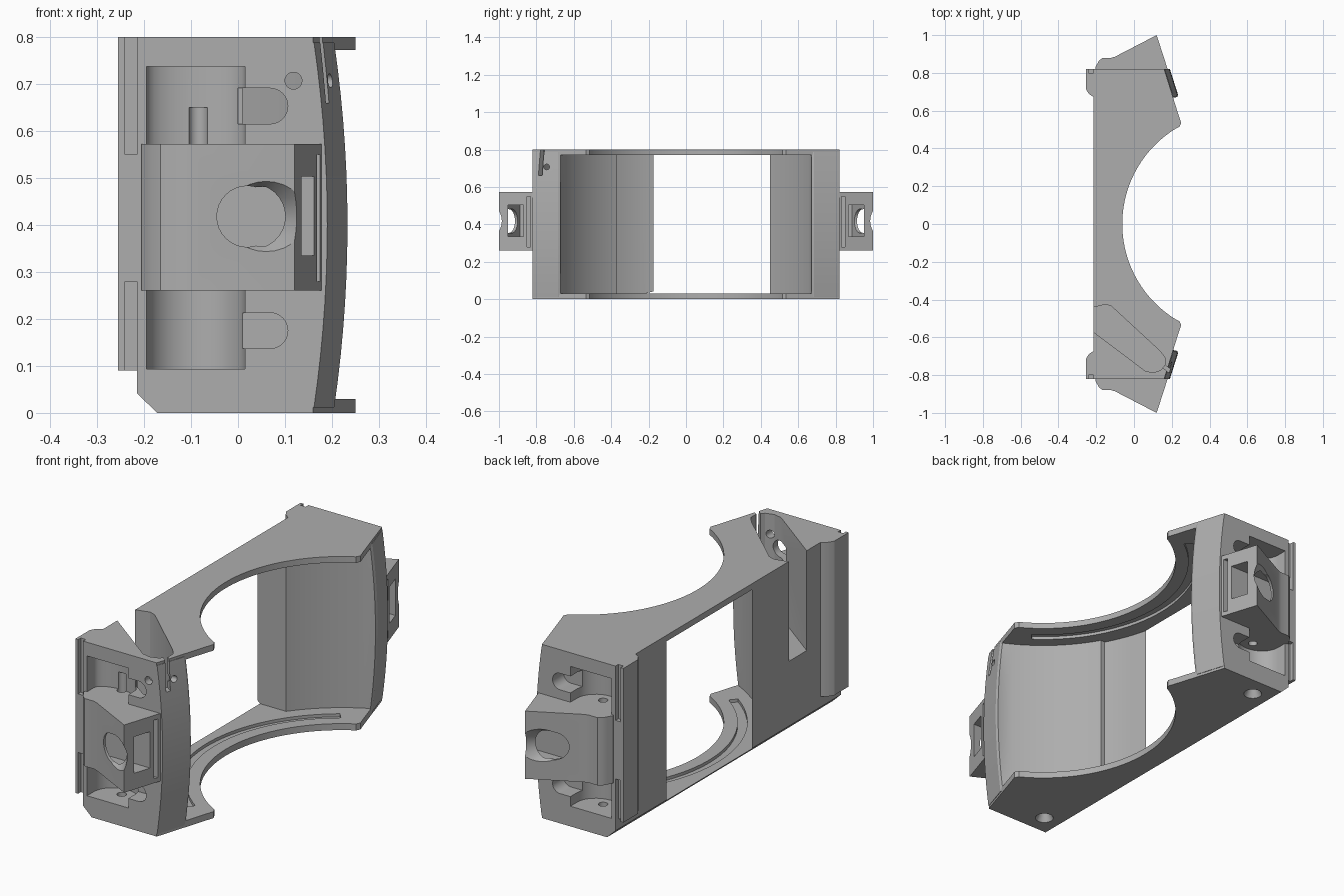
import bpy, bmesh, math
from mathutils import Vector

cube = bpy.data.objects.get("Cube")
if cube:
    bpy.data.objects.remove(cube, do_unlink=True)

grey = bpy.data.materials.new("plain grey")
grey.use_nodes = True
grey.diffuse_color = (0.42, 0.42, 0.42, 1)
grey.node_tree.nodes["Principled BSDF"].inputs["Base Color"].default_value = grey.diffuse_color

CX = 0.53          # centre of the round opening
H = 0.8            # total height


def new_object(name, bm):
    bmesh.ops.recalc_face_normals(bm, faces=bm.faces)
    mesh = bpy.data.meshes.new(name)
    bm.to_mesh(mesh)
    bm.free()
    mesh.materials.append(grey)
    ob = bpy.data.objects.new(name, mesh)
    bpy.context.collection.objects.link(ob)
    return ob


def loft(name, sections):
    """Solid through a stack of (z, outline) sections."""
    bm = bmesh.new()
    rings = [[bm.verts.new((x, y, z)) for x, y in pts] for z, pts in sections]
    n = len(rings[0])
    for a, b in zip(rings, rings[1:]):
        for i in range(n):
            j = (i + 1) % n
            bm.faces.new((a[i], a[j], b[j], b[i]))
    bm.faces.new(rings[0])
    bm.faces.new(rings[-1])
    return new_object(name, bm)


def prism(name, pts, z0, z1):
    return loft(name, [(z0, pts), (z1, pts)])


def box(x0, x1, y0, y1, z0, z1):
    return prism("box_cutter", [(x0, y0), (x1, y0), (x1, y1), (x0, y1)], z0, z1)


def rod(a, b, r0, r1=None, segs=32):
    """Cylinder or cone from point a to point b."""
    a, b = Vector(a), Vector(b)
    bm = bmesh.new()
    bmesh.ops.create_cone(bm, cap_ends=True, segments=segs, radius1=r0,
                          radius2=r0 if r1 is None else r1, depth=(b - a).length)
    turn = (b - a).to_track_quat('Z', 'Y').to_matrix().to_4x4()
    bmesh.ops.transform(bm, matrix=turn, verts=bm.verts)
    bmesh.ops.translate(bm, vec=(a + b) / 2, verts=bm.verts)
    return new_object("rod_cutter", bm)


def combine(ob, tool, op='DIFFERENCE'):
    mod = ob.modifiers.new("bool", 'BOOLEAN')
    mod.operation, mod.solver, mod.object = op, 'EXACT', tool
    dg = bpy.context.evaluated_depsgraph_get()
    mesh = bpy.data.meshes.new_from_object(ob.evaluated_get(dg))
    ob.modifiers.clear()
    ob.data = mesh
    bpy.data.objects.remove(tool, do_unlink=True)


def arc(r, y0, y1, n):
    """Points on the opening's circle, running from y0 to y1."""
    a, b = math.asin(y0 / r), math.asin(y1 / r)
    angles = [a + (b - a) * i / n for i in range(n + 1)]
    return [(CX - r * math.cos(t), r * math.sin(t)) for t in angles]


def flip(pts, s):
    return [(x, s * y) for x, y in pts]


# Top and bottom plates with the round bite
tip = [(-0.215, 0.82), (0.16, 0.82), (0.238, 0.57), (0.25, 0.535), (0.24, 0.515)]
plate = flip(tip, -1) + arc(0.592, -0.505, 0.505, 48) + tip[::-1]
body = prism("bracket_body", plate, 0, 0.03)
combine(body, prism("top_plate", plate, 0.772, H), 'UNION')

# Side piers with a barrelled outer face
for s, r, inner in ((1, 0.75, 0.45), (-1, 0.745, 0.17)):
    sections = []
    for i in range(15):
        z = 0.012 + (H - 0.024) * i / 14
        b = 0.03 * (1 - ((z - 0.4) / 0.4) ** 2)
        pts = [(-0.215, inner), (-0.215, 0.82), (0.16 + b, 0.82), (0.203 + b, 0.685),
               (0.2 + b, 0.672)] + arc(r, 0.665, inner, 20)
        sections.append((z, flip(pts, s)))
    combine(body, loft("pier", sections), 'UNION')

# Shallow step in the right-hand inner wall
step = [(-0.205, -0.37), (-0.205, -0.1), (0, -0.1)] + arc(0.72, -0.1, -0.37, 12)
step = arc(0.765, -0.37, -0.1, 12) + arc(0.72, -0.1, -0.37, 12)
combine(body, prism("wall_step", step, 0.03, 0.772))

# Arc grooves on the facing sides of the plates
groove = arc(0.69, -0.56, 0.56, 40) + arc(0.65, 0.53, -0.53, 40)
for z0, z1 in ((0.016, 0.05), (0.75, 0.786)):
    combine(body, prism("groove", groove, z0, z1))

# Chamfer along the lower back edge
bm = bmesh.new()
ends = [[bm.verts.new(p) for p in ((-0.25, y, -0.04), (-0.13, y, -0.04), (-0.25, y, 0.075))]
        for y in (-0.9, 0.9)]
for i in range(3):
    j = (i + 1) % 3
    bm.faces.new((ends[0][i], ends[0][j], ends[1][j], ends[1][i]))
bm.faces.new(ends[0])
bm.faces.new(ends[1])
combine(body, new_object("chamfer", bm))

block = [(-0.205, 0.79), (-0.205, 0.83), (-0.185, 0.865), (-0.165, 0.88), (-0.12, 0.88),
         (-0.1, 0.886), (0.12, 1.0), (0.178, 0.82), (0.178, 0.79)]
rail = [(-0.2, 0.67), (-0.215, 0.672), (-0.24, 0.69), (-0.255, 0.715), (-0.255, 0.82), (-0.2, 0.82)]

for s in (1, -1):
    # End lug and back rail
    combine(body, prism("end_lug", flip(block, s), 0.26, 0.572), 'UNION')
    combine(body, prism("back_rail", flip(rail, s), 0.09, H), 'UNION')

    # Lug cavity, thin slot, round hole and its dished lip
    cavity = [(-0.07, 0.87), (0.3, 0.87), (0.3, 0.952), (0.06, 0.952), (-0.07, 0.888)]
    combine(body, prism("cavity", flip(cavity, s), 0.335, 0.503))
    slot = sorted((s * 0.832, s * 0.85))
    combine(body, box(0.14, 0.3, *slot, 0.28, 0.55))
    combine(body, rod((0.02, s * 0.88, 0.418), (0.02, s * 1.1, 0.418), 0.065))
    combine(body, rod((0.025, s * 0.94, 0.418), (0.035, s * 1.03, 0.418), 0.062, 0.115))

    # Notches in the rail
    for z0, z1 in ((0.55, 0.82), (0.08, 0.28)):
        combine(body, box(-0.241, -0.215, *sorted((s * 0.8, s * 0.83)), z0, z1))

    # Round-backed pockets with oblong side recesses
    for z0, z1, zo in ((0.572, 0.737, 0.653), (0.093, 0.26, 0.175)):
        deep = 0.05 if s < 0 and z0 > 0.5 else 0.095
        pocket = [(-0.195, 0.85)]
        for i in range(17):
            t = math.pi * i / 16
            pocket.append((-0.09 - 0.105 * math.cos(t), 0.77 - deep * math.sin(t)))
        pocket.append((0.015, 0.85))
        combine(body, prism("pocket", flip(pocket, s), z0, z1))
        combine(body, box(0.0, 0.068, *sorted((s * 0.74, s * 0.85)), zo - 0.038, zo + 0.038))
        combine(body, rod((0.068, s * 0.74, zo), (0.068, s * 0.85, zo), 0.038))

    # Screw holes through the pocket floors, countersunk below
    combine(body, rod((-0.085, s * 0.725, -0.02), (-0.085, s * 0.725, 0.65), 0.02))
    combine(body, rod((-0.085, s * 0.725, -0.01), (-0.085, s * 0.725, 0.04), 0.045, 0.02))

# Diagonal pocket sunk from the top, open at the back
diagonal = [(-0.23, -0.445), (-0.15, -0.425), (-0.12, -0.435), (0.14, -0.675), (0.165, -0.71),
            (0.165, -0.745), (0.14, -0.775), (0.1, -0.787), (0.06, -0.778), (-0.23, -0.56)]
combine(body, prism("diagonal_pocket", diagonal, 0.34, 0.83))

# Slit and cross holes beside the pocket
slit = [(0.14, -0.75), (0.15, -0.735), (0.24, -0.805), (0.23, -0.825)]
combine(body, prism("slit", slit, 0.66, 0.83))
combine(body, rod((0.118, -0.85, 0.707), (0.118, -0.74, 0.707), 0.018))
combine(body, rod((0.14, -0.745, 0.707), (0.3, -0.745, 0.707), 0.015))

bpy.ops.object.select_all(action='DESELECT')
body.select_set(True)
bpy.context.view_layer.objects.active = body
bpy.ops.object.shade_smooth_by_angle(angle=math.radians(25))
